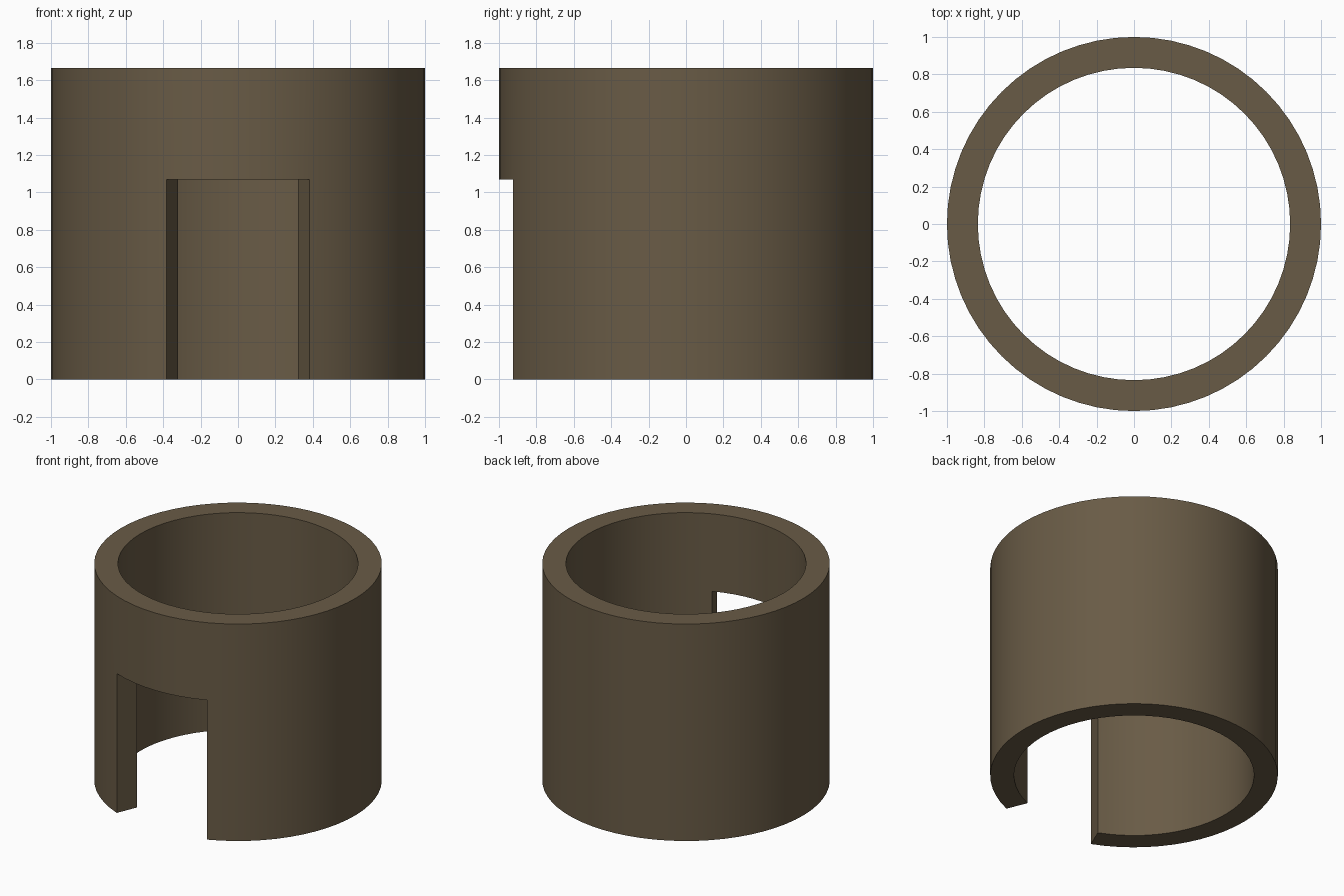
import bpy, bmesh, math

if "Cube" in bpy.data.objects:
    bpy.data.objects.remove(bpy.data.objects["Cube"])

SEGMENTS = 64            # sides of the full ring
DOOR = 8                 # sides spanned by the doorway (45 degrees)
R_OUT, R_IN = 1.0, 0.835
HEIGHT, DOOR_TOP = 1.665, 1.07
START = math.radians(-112.5)   # left jamb of the doorway, centred on -y

bm = bmesh.new()
levels = (0.0, DOOR_TOP, HEIGHT)


def column(i):
    a = START + 2 * math.pi * i / SEGMENTS
    return [[bm.verts.new((r * math.cos(a), r * math.sin(a), z)) for z in levels]
            for r in (R_OUT, R_IN)]


cols = [column(i) for i in range(SEGMENTS)]

# Wall and lintel: one wedge per side, the lower half left open at the doorway
for i in range(SEGMENTS):
    (o0, n0), (o1, n1) = cols[i], cols[(i + 1) % SEGMENTS]
    first = 1 if i < DOOR else 0
    for k in range(first, 2):
        bm.faces.new((o0[k], o1[k], o1[k + 1], o0[k + 1]))
        bm.faces.new((n1[k], n0[k], n0[k + 1], n1[k + 1]))
    bm.faces.new((o0[2], o1[2], n1[2], n0[2]))
    bm.faces.new((o1[first], o0[first], n0[first], n1[first]))

# Door jambs
for i in (0, DOOR):
    o, n = cols[i]
    bm.faces.new((o[0], o[1], n[1], n[0]))

# Remove the unused corners under the lintel and tidy normals
bmesh.ops.delete(bm, geom=[v for v in bm.verts if not v.link_faces], context='VERTS')
bmesh.ops.recalc_face_normals(bm, faces=bm.faces[:])

mesh = bpy.data.meshes.new("round_wall")
bm.to_mesh(mesh)
bm.free()

mat = bpy.data.materials.new("dark brown")
mat.diffuse_color = (0.141, 0.105, 0.061, 1.0)
mat.use_nodes = True
mat.node_tree.nodes["Principled BSDF"].inputs["Base Color"].default_value = mat.diffuse_color
mesh.materials.append(mat)

wall = bpy.data.objects.new("round_wall_with_doorway", mesh)
bpy.context.collection.objects.link(wall)
bpy.context.view_layer.objects.active = wall
wall.select_set(True)
bpy.ops.object.shade_smooth_by_angle(angle=math.radians(30))
